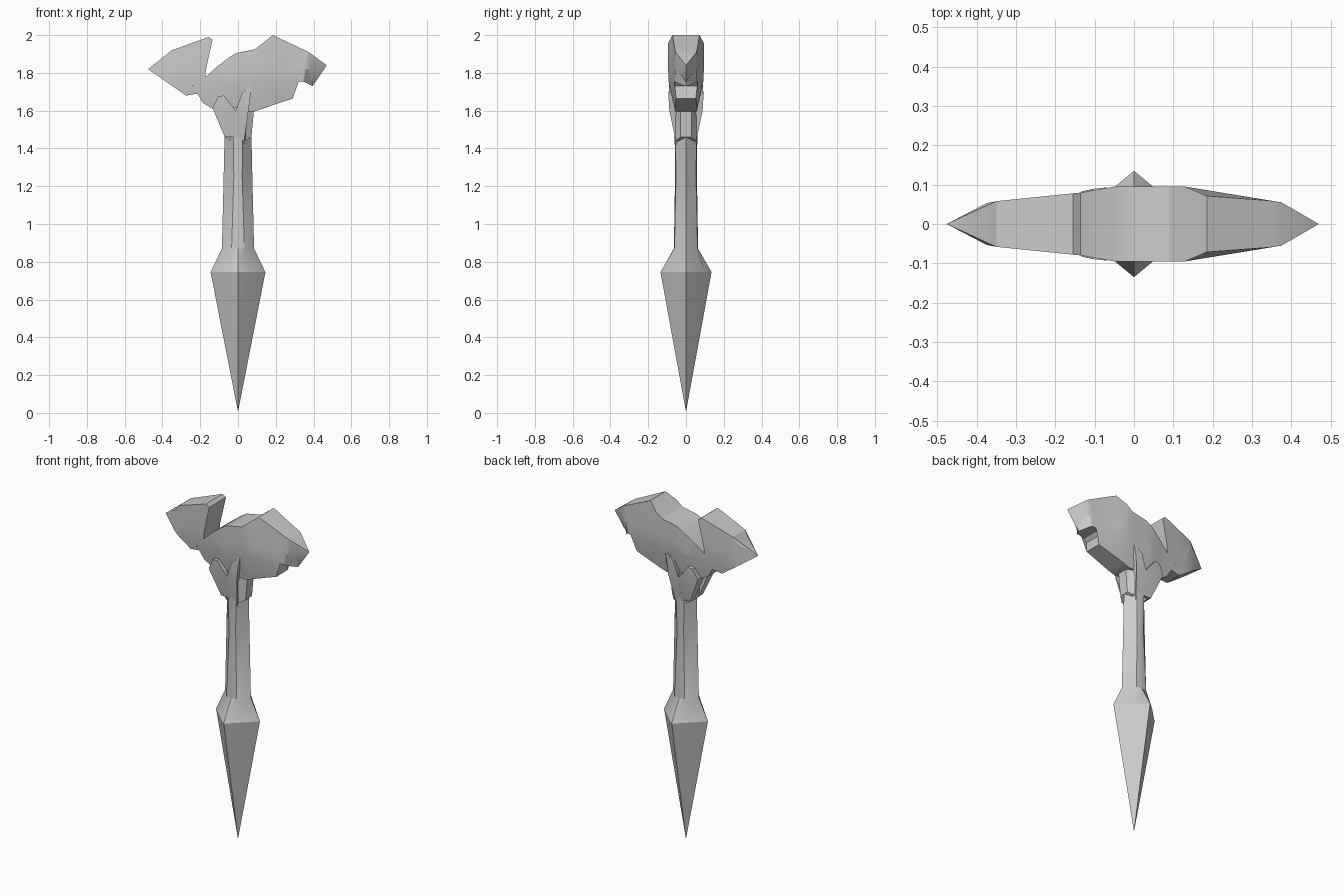
import bpy, bmesh, math
from mathutils import Vector

cube = bpy.data.objects.get("Cube")
if cube:
    bpy.data.objects.remove(cube, do_unlink=True)

stone = bpy.data.materials.new("grey_stone")
stone.use_nodes = True
grey = (0.6, 0.6, 0.6, 1)
stone.diffuse_color = grey
stone.node_tree.nodes["Principled BSDF"].inputs["Base Color"].default_value = grey


def finish(bm, name):
    bmesh.ops.recalc_face_normals(bm, faces=bm.faces)
    mesh = bpy.data.meshes.new(name)
    bm.to_mesh(mesh)
    bm.free()
    obj = bpy.data.objects.new(name, mesh)
    bpy.context.collection.objects.link(obj)
    mesh.materials.append(stone)
    bpy.ops.object.select_all(action='DESELECT')
    bpy.context.view_layer.objects.active = obj
    obj.select_set(True)
    bpy.ops.object.shade_smooth_by_angle(angle=math.radians(25))
    return obj


def lerp(table, t):
    if t <= table[0][0]:
        return table[0][1]
    for (a, u), (b, v) in zip(table, table[1:]):
        if t <= b:
            return u + (v - u) * (t - a) / (b - a)
    return table[-1][1]


def slab(name, outline, cuts, front, back):
    """Fill an x-z outline, slice it, and give it a varying thickness."""
    bm = bmesh.new()
    face = bm.faces.new([bm.verts.new((x, 0, z)) for x, z in outline])
    bmesh.ops.triangulate(bm, faces=[face])
    for co, normal in cuts:
        geom = bm.verts[:] + bm.edges[:] + bm.faces[:]
        bmesh.ops.bisect_plane(bm, geom=geom, dist=0.002, plane_co=co, plane_no=normal)
    old = bm.verts[:]
    ext = bmesh.ops.extrude_face_region(bm, geom=bm.faces[:], use_keep_orig=True)
    for v in old:
        v.co.y = front(v.co.x, v.co.z)
    for v in (g for g in ext["geom"] if isinstance(g, bmesh.types.BMVert)):
        v.co.y = back(v.co.x, v.co.z)
    bmesh.ops.remove_doubles(bm, verts=bm.verts[:], dist=0.0005)
    return finish(bm, name)


# Broken, wedge-ended hammer head
head_outline = [
    (-.476, 1.82), (-.375, 1.885), (-.35, 1.92), (-.155, 1.99), (-.135, 1.975),
    (-.18, 1.77), (-.115, 1.83), (-.05, 1.88), (-.01, 1.905), (.09, 1.925),
    (.13, 1.955), (.185, 2.0), (.375, 1.91), (.47, 1.84), (.395, 1.73),
    (.345, 1.755), (.30, 1.75), (.28, 1.73), (.29, 1.665), (.085, 1.595),
    (-.125, 1.605), (-.185, 1.64), (-.2, 1.68), (-.215, 1.69), (-.275, 1.68)]
width = [(-.476, 0), (-.39, .05), (-.35, .058), (-.135, .08), (-.05, .095),
         (.13, .095), (.375, .055), (.47, 0)]
lower = [(1.6, .6), (1.75, .96), (1.82, 1)]
upper = [(1.92, 1), (2.0, .83)]


def head_half(x, z):
    if x > .39:
        return 0
    return lerp(width, x) * lerp(lower, z) * (lerp(upper, z) if x > .15 else 1)


head_cuts = [((x, 0, 0), (1, 0, 0)) for x in (-.35, -.135, -.05, .13, .345)]
head_cuts += [((0, 0, z), (0, 0, 1)) for z in (1.75, 1.82)]
slab("hammer_head", head_outline, head_cuts,
     lambda x, z: -head_half(x, z), head_half)

# Handle and pointed pommel: height, side reach, facet half width, facet y, centre y
rings = [(.745, .145, .045, .098, .135), (.87, .085, .034, .061, .064),
         (1.25, .076, .022, .053, .058), (1.47, .071, .025, .056, .06),
         (1.62, .085, .032, .07, .078)]
bm = bmesh.new()
tip = bm.verts.new((0, 0, 0.005))
loops = []
for z, reach, f, fy, cy in rings:
    section = [(reach, 0), (f, fy), (0, cy), (-f, fy),
               (-reach, 0), (-f, -fy), (0, -cy), (f, -fy)]
    loops.append([bm.verts.new((x, y, z)) for x, y in section])
for i in range(8):
    j = (i + 1) % 8
    bm.faces.new((tip, loops[0][j], loops[0][i]))
    for a, b in zip(loops, loops[1:]):
        bm.faces.new((a[i], a[j], b[j], b[i]))
bm.faces.new(loops[-1])
finish(bm, "handle_and_pommel")

# Forked prongs gripping the head on the front and back
prongs = {
    "short_prong": [(-.07, 1.46), (-.015, 1.46), (.01, 1.6), (-.012, 1.6),
                    (-.075, 1.68), (-.105, 1.675), (-.135, 1.615)],
    "tall_prong": [(-.02, 1.42), (.03, 1.42), (.04, 1.57), (.065, 1.67),
                   (.075, 1.745), (.02, 1.69), (-.012, 1.6)]}
reach = [(1.42, .05), (1.5, .066), (1.6, .088), (1.68, .093), (1.75, .088)]
for name, outline in prongs.items():
    for side, label in ((-1, "front"), (1, "back")):
        slab(f"{label}_{name}", outline, [((0, 0, 1.6), (0, 0, 1))],
             lambda x, z: side * (lerp(reach, z) - .1 * max(0, abs(x) - .07)),
             lambda x, z: side * .02)

# Flared collars closing the sides of the fork
for x, name in ((-1, "right_collar"), (1, "left_collar")):
    slab(name, [(x * .04, 1.44), (x * .071, 1.46), (x * .085, 1.61), (x * .04, 1.64)],
         [], lambda a, z: -.055 if abs(a) < .06 else -.03,
         lambda a, z: .055 if abs(a) < .06 else .03)
